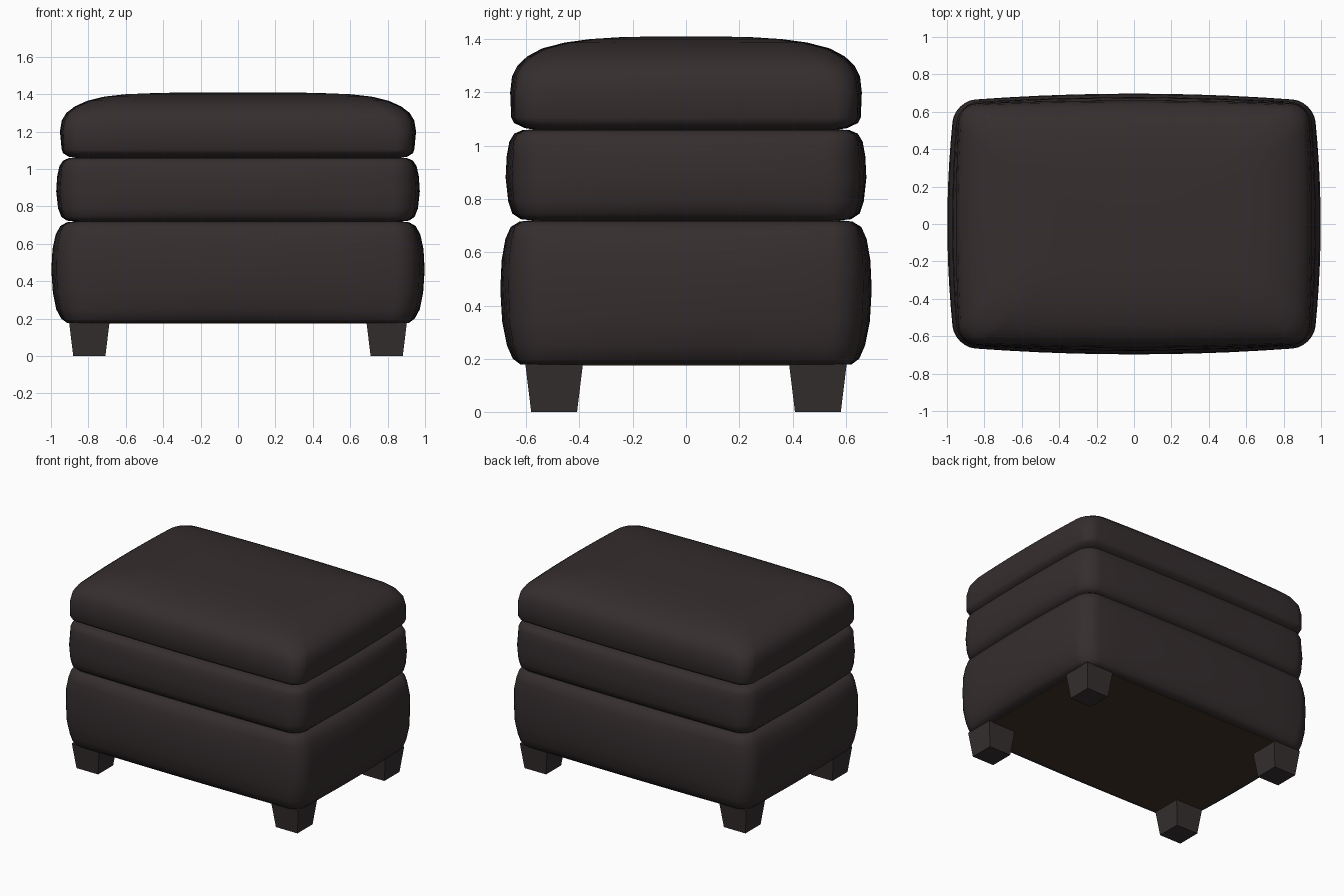
import bpy, bmesh, math

if "Cube" in bpy.data.objects:
    bpy.data.objects.remove(bpy.data.objects["Cube"])


def material(name, rgb):
    m = bpy.data.materials.new(name)
    m.diffuse_color = (*rgb, 1)
    m.use_nodes = True
    m.node_tree.nodes["Principled BSDF"].inputs["Base Color"].default_value = m.diffuse_color
    return m


leather = material("dark_brown_leather", (0.036, 0.027, 0.028))
lining = material("brown_lining", (0.050, 0.033, 0.018))
wood = material("dark_leg_wood", (0.036, 0.028, 0.029))


def outline(hx, hy, r, bow):
    """Rounded rectangle whose sides bow outwards in the middle."""
    pts = []
    for k, (sx, sy) in enumerate([(1, 1), (-1, 1), (-1, -1), (1, -1)]):
        for i in range(7):
            a = math.radians(90 * k + 15 * i)
            pts.append((sx * (hx - bow - r) + r * math.cos(a),
                        sy * (hy - bow - r) + r * math.sin(a)))
        # points along the straight run to the next corner
        nx, ny = [(-1, 1), (-1, -1), (1, -1), (1, 1)][k]
        a = math.radians(90 * k + 90)
        end = (nx * (hx - bow - r) + r * math.cos(a), ny * (hy - bow - r) + r * math.sin(a))
        start = pts[-1]
        for i in range(1, 10):
            t = i / 10
            pts.append((start[0] + (end[0] - start[0]) * t, start[1] + (end[1] - start[1]) * t))
    bx, by = hx - bow, hy - bow
    return [(x + bow * x / bx * (1 - (y / by) ** 2), y + bow * y / by * (1 - (x / bx) ** 2))
            for x, y in pts]


def finish(name, bm, mat, smooth=True):
    bmesh.ops.recalc_face_normals(bm, faces=bm.faces)
    me = bpy.data.meshes.new(name)
    bm.to_mesh(me)
    bm.free()
    me.materials.append(mat)
    ob = bpy.data.objects.new(name, me)
    bpy.context.collection.objects.link(ob)
    if smooth:
        bpy.context.view_layer.objects.active = ob
        ob.select_set(True)
        bpy.ops.object.shade_smooth_by_angle(angle=math.radians(50))
        ob.select_set(False)
    return ob


def cushion(name, profile):
    """Loft rings of (z, half width, half depth, corner radius, side bow)."""
    bm = bmesh.new()
    rings = [[bm.verts.new((x, y, z)) for x, y in outline(hx, hy, r, bow)]
             for z, hx, hy, r, bow in profile]
    n = len(rings[0])
    for a, b in zip(rings, rings[1:]):
        for i in range(n):
            bm.faces.new((a[i], a[(i + 1) % n], b[(i + 1) % n], b[i]))
    bm.faces.new(rings[0][::-1])
    bm.faces.new(rings[-1])
    return finish(name, bm, leather)


# Upholstered box base
cushion("base_body", [
    (0.178, 0.84, 0.57, 0.05, 0.005), (0.178, 0.915, 0.62, 0.08, 0.01),
    (0.20, 0.945, 0.650, 0.10, 0.02), (0.25, 0.972, 0.672, 0.11, 0.03),
    (0.34, 0.990, 0.690, 0.11, 0.035), (0.46, 0.998, 0.697, 0.11, 0.04),
    (0.57, 0.992, 0.692, 0.11, 0.035), (0.65, 0.975, 0.678, 0.11, 0.03),
    (0.695, 0.950, 0.658, 0.10, 0.02), (0.715, 0.915, 0.625, 0.09, 0.01),
    (0.722, 0.85, 0.56, 0.08, 0.005)])

# Middle cushion
cushion("middle_cushion", [
    (0.718, 0.85, 0.56, 0.08, 0.005), (0.724, 0.915, 0.620, 0.09, 0.01),
    (0.745, 0.945, 0.652, 0.10, 0.02), (0.79, 0.962, 0.667, 0.11, 0.025),
    (0.88, 0.972, 0.677, 0.11, 0.03), (0.96, 0.967, 0.673, 0.11, 0.03),
    (1.015, 0.955, 0.663, 0.11, 0.02), (1.045, 0.935, 0.645, 0.10, 0.015),
    (1.058, 0.905, 0.615, 0.09, 0.01), (1.062, 0.85, 0.56, 0.08, 0.005)])

# Domed top cushion
cushion("top_cushion", [
    (1.056, 0.85, 0.54, 0.08, 0.005), (1.066, 0.905, 0.605, 0.08, 0.01),
    (1.085, 0.936, 0.645, 0.08, 0.015), (1.105, 0.943, 0.656, 0.08, 0.015),
    (1.20, 0.952, 0.660, 0.09, 0.02), (1.26, 0.942, 0.653, 0.10, 0.02),
    (1.30, 0.918, 0.633, 0.11, 0.02), (1.335, 0.872, 0.596, 0.11, 0.02),
    (1.365, 0.805, 0.540, 0.11, 0.02), (1.387, 0.715, 0.455, 0.10, 0.02),
    (1.400, 0.60, 0.36, 0.09, 0.02), (1.407, 0.42, 0.25, 0.07, 0.01),
    (1.410, 0.20, 0.12, 0.04, 0.005)])

# Underside lining panel
bm = bmesh.new()
bmesh.ops.create_cube(bm, size=1)
for v in bm.verts:
    v.co = (v.co.x * 1.74, v.co.y * 1.18, 0.177 + v.co.z * 0.006)
finish("underside_lining", bm, lining, False)

# Four tapered square legs
for sx, side in ((-1, "left"), (1, "right")):
    for sy, end in ((-1, "front"), (1, "back")):
        bm = bmesh.new()
        bmesh.ops.create_cube(bm, size=2)
        for v in bm.verts:
            half = 0.108 if v.co.z > 0 else 0.086
            v.co = (sx * 0.795 + v.co.x * half, sy * 0.495 + v.co.y * half,
                    0.18 if v.co.z > 0 else 0)
        finish(f"{end}_{side}_leg", bm, wood, False)
